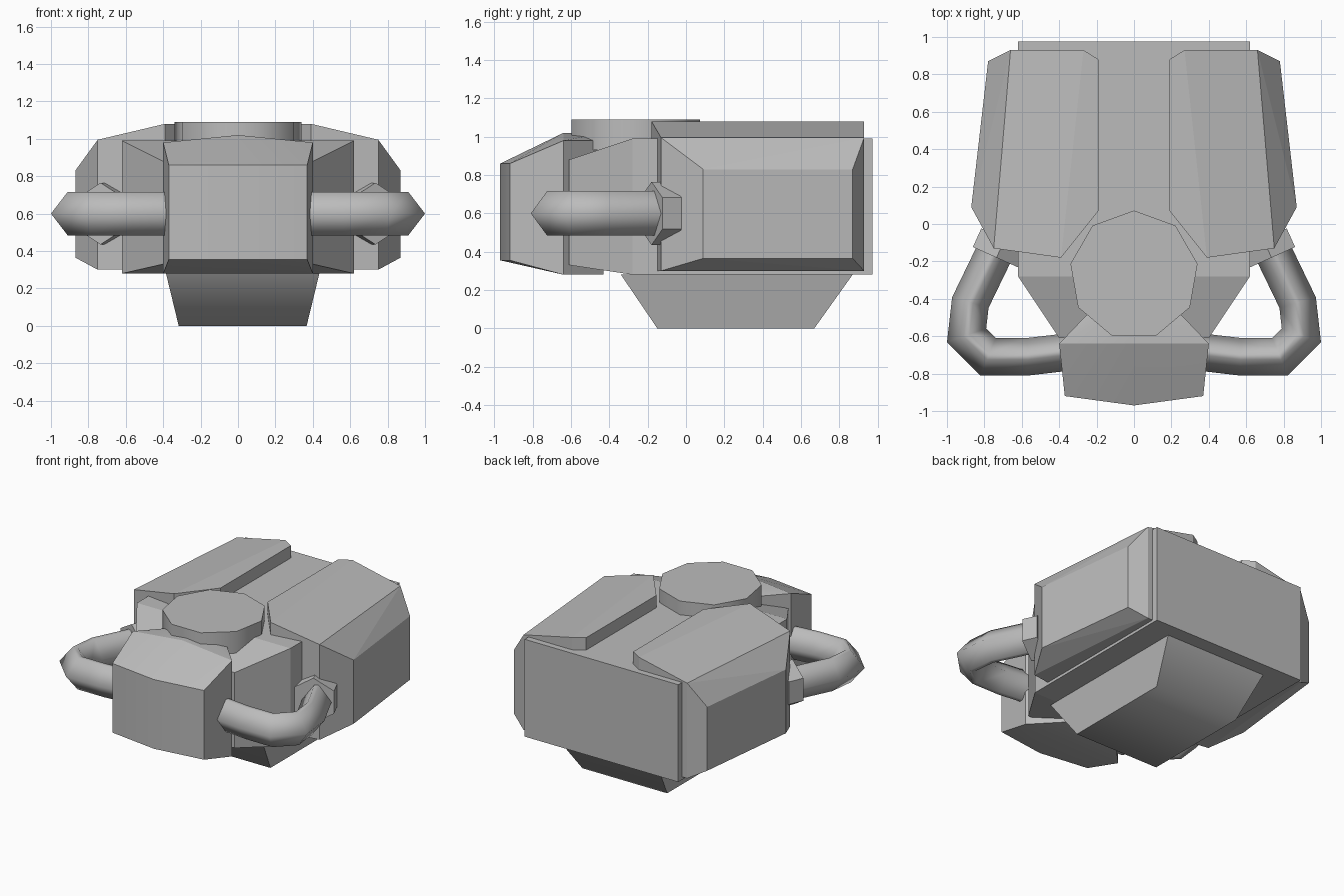
import bpy, bmesh, math
from mathutils import Vector

cube = bpy.data.objects.get("Cube")
if cube:
    bpy.data.objects.remove(cube, do_unlink=True)

grey = bpy.data.materials.new("plain grey")
grey.use_nodes = True
color = (0.5, 0.5, 0.5, 1)
grey.diffuse_color = color
grey.node_tree.nodes["Principled BSDF"].inputs["Base Color"].default_value = color


def finish(bm, name, smooth=None):
    bmesh.ops.recalc_face_normals(bm, faces=bm.faces)
    mesh = bpy.data.meshes.new(name)
    bm.to_mesh(mesh)
    bm.free()
    mesh.materials.append(grey)
    obj = bpy.data.objects.new(name, mesh)
    bpy.context.collection.objects.link(obj)
    if smooth:
        bpy.ops.object.select_all(action='DESELECT')
        obj.select_set(True)
        bpy.context.view_layer.objects.active = obj
        bpy.ops.object.shade_smooth_by_angle(angle=math.radians(smooth))
    return obj


def hull(name, points, smooth=None):
    """Faceted convex block around a few corner points."""
    bm = bmesh.new()
    for p in points:
        bm.verts.new(p)
    bmesh.ops.convex_hull(bm, input=bm.verts)
    bmesh.ops.dissolve_limit(bm, angle_limit=0.02, verts=bm.verts, edges=bm.edges)
    return finish(bm, name, smooth)


def both(points):
    return [(s * x, y, z) for x, y, z in points for s in (1, -1)]


def tube(name, path, ring, smooth):
    """Sweep a ring of (sideways, up) points along a level path with mitred bends."""
    bm = bmesh.new()
    pts = [Vector(p) for p in path]
    loops = []
    for i, p in enumerate(pts):
        a = (p - pts[i - 1]).normalized() if i else (pts[1] - p).normalized()
        b = (pts[i + 1] - p).normalized() if i < len(pts) - 1 else a
        t = (a + b).normalized()
        side = Vector((t.y, -t.x, 0)) / max(t.dot(a), 0.5)
        loops.append([bm.verts.new(p + side * u + Vector((0, 0, v))) for u, v in ring])
    n = len(ring)
    for r, q in zip(loops, loops[1:]):
        for k in range(n):
            bm.faces.new((r[k], r[(k + 1) % n], q[(k + 1) % n], q[k]))
    bm.faces.new(loops[0])
    bm.faces.new(loops[-1])
    return finish(bm, name, smooth)


# Main body, tapered at the front
hull("main_body", both([
    (0.62, 0.975, 0.28), (0.62, 0.975, 0.99),
    (0.62, -0.28, 0.28), (0.62, -0.28, 0.99),
    (0.40, -0.61, 0.33), (0.40, -0.61, 0.88)]))

# Front block with a raised centre ridge
hull("front_block", both([
    (0.37, -0.92, 0.355), (0.37, -0.92, 0.86),
    (0.40, -0.64, 0.28), (0.40, -0.64, 0.98),
    (0.20, -0.43, 0.28), (0.20, -0.43, 0.98)]) + [
    (0, -0.97, 0.355), (0, -0.97, 0.86),
    (0, -0.64, 1.02), (0, -0.43, 1.02)], 20)

# Tapered keel underneath, set slightly to one side
hull("keel", [(0.025 + s * x, y, z) for s in (1, -1) for x, y, z in (
    (0.41, -0.34, 0.28), (0.41, 0.87, 0.28),
    (0.342, -0.15, 0), (0.342, 0.67, 0))], 75)

# Nine-sided cap on top
cap = [(0.345 * math.sin(k * math.tau / 9), -0.273 + 0.345 * math.cos(k * math.tau / 9))
       for k in range(9)]
hull("top_cap", [(x, y, z) for x, y in cap for z in (0.93, 1.09)], 45)

for s, label in ((1, "left"), (-1, "right")):
    # Side pod: raised inner top edge, chamfered outer wall
    inner = [(0.39, -0.18), (0.19, 0.07), (0.19, 0.88), (0.27, 0.93)]
    rim = [(0.75, -0.13), (0.66, 0.93)]
    outer = [(0.87, 0.09), (0.78, 0.87)]
    corners = []
    for outline, low, high in ((inner, 0.30, 1.08), (rim, 0.30, 0.995), (outer, 0.365, 0.83)):
        corners += [(s * x, y, z) for x, y in outline for z in (low, high)]
    hull(label + "_side_pod", corners)

    # Bent pipe from the front block to the pod
    path = [(0.30, -0.67), (0.40, -0.69), (0.57, -0.71), (0.78, -0.71),
            (0.895, -0.595), (0.875, -0.42), (0.72, -0.10)]
    tube(label + "_pipe", [(s * x, y, 0.6) for x, y in path],
         [(0.1, 0), (0.015, 0.116), (-0.015, 0.116),
          (-0.1, 0), (-0.015, -0.116), (0.015, -0.116)], 80)

    # Six-sided pipe collar
    ring = [(0.16 * math.sin(k * math.tau / 6), 0.165 * math.cos(k * math.tau / 6))
            for k in range(6)]
    tube(label + "_pipe_collar", [(s * 0.735, -0.18, 0.6), (s * 0.69, -0.08, 0.6)], ring, None)
